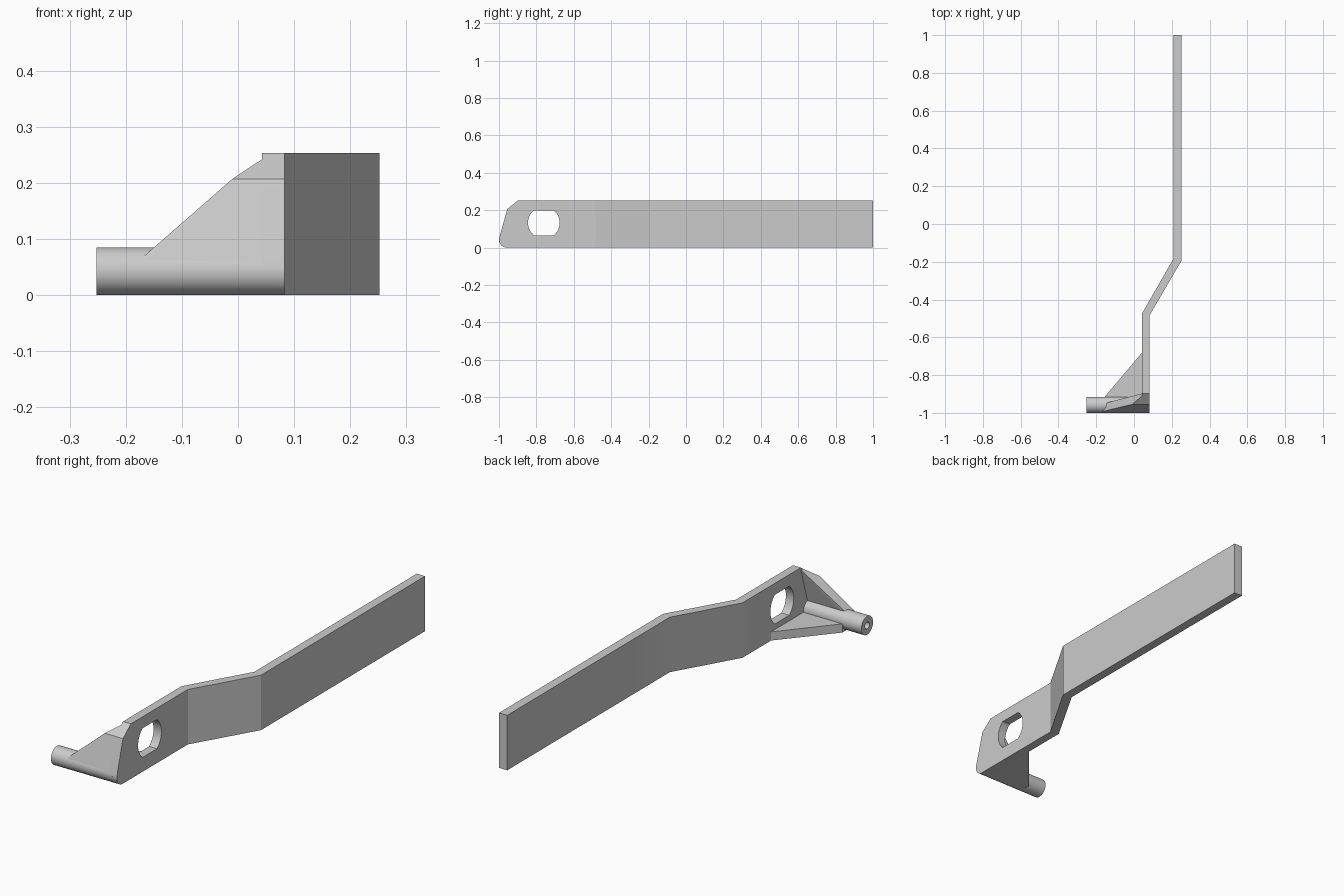
import bpy
import bmesh
from math import pi, sin, cos, asin
from mathutils import Vector

cube = bpy.data.objects.get("Cube")
if cube:
    bpy.data.objects.remove(cube)

grey = bpy.data.materials.new("plain grey")
grey.use_nodes = True
grey.diffuse_color = (0.6, 0.6, 0.6, 1)
grey.node_tree.nodes["Principled BSDF"].inputs["Base Color"].default_value = (0.6, 0.6, 0.6, 1)

HEIGHT = 0.253
R = 0.0425            # rod radius
ROD_Y = -1 + R


def finish(bm, name):
    bmesh.ops.recalc_face_normals(bm, faces=bm.faces[:])
    mesh = bpy.data.meshes.new(name)
    bm.to_mesh(mesh)
    bm.free()
    mesh.materials.append(grey)
    obj = bpy.data.objects.new(name, mesh)
    bpy.context.collection.objects.link(obj)
    return obj


def prism(name, points, offset):
    """Extrude a flat polygon by an offset vector."""
    bm = bmesh.new()
    face = bm.faces.new([bm.verts.new(p) for p in points])
    ext = bmesh.ops.extrude_face_region(bm, geom=[face])["geom"]
    verts = [g for g in ext if isinstance(g, bmesh.types.BMVert)]
    bmesh.ops.translate(bm, vec=Vector(offset), verts=verts)
    return finish(bm, name)


def boolean(obj, cutter, operation):
    mod = obj.modifiers.new("cut", "BOOLEAN")
    mod.object, mod.operation, mod.solver = cutter, operation, "EXACT"
    bpy.ops.object.select_all(action="DESELECT")
    obj.select_set(True)
    bpy.context.view_layer.objects.active = obj
    bpy.ops.object.modifier_apply(modifier=mod.name)
    bpy.data.objects.remove(cutter)


def smooth(obj):
    bpy.ops.object.select_all(action="DESELECT")
    obj.select_set(True)
    bpy.context.view_layer.objects.active = obj
    bpy.ops.object.shade_smooth_by_angle(angle=pi / 6)


# Double-bent strip, extruded upward from its plan outline
plan = [(0.21, 1), (0.21, -0.182), (0.043, -0.472), (0.043, -1),
        (0.083, -1), (0.083, -0.483), (0.252, -0.193), (0.252, 1)]
strip = prism("bent_strip", [(x, y, 0) for x, y in plan], (0, 0, HEIGHT))

# Strip end shape: rounded lower corner, leaning front, chamfered top
side = [(1.1, -0.1), (1.1, 0.4), (-0.72, 0.4), (-0.897, HEIGHT), (-0.955, 0.207)]
for i in range(13):
    a = pi * 0.91 + (pi * 1.5 - pi * 0.91) * i / 12
    side.append((ROD_Y + R * cos(a), R + R * sin(a)))
side.append((ROD_Y, -0.1))
boolean(strip, prism("end_shape", [(-0.5, y, z) for y, z in side], (1, 0, 0)), "INTERSECT")

# Round hole with flat top and bottom
hole_r, flat = 0.085, 0.067
limit = asin(flat / hole_r)
hole = []
for start in (0, pi):
    for i in range(13):
        a = start - limit + 2 * limit * i / 12
        hole.append((-0.3, -0.76 + hole_r * cos(a), 0.133 + hole_r * sin(a)))
boolean(strip, prism("hole_cutter", hole, (1, 0, 0)), "DIFFERENCE")
smooth(strip)

# Rod with a blind bore in its free end, turned around the x axis
bm = bmesh.new()
profile = [(-0.05, 0), (-0.05, 0.016), (-0.252, 0.016), (-0.252, R), (0.06, R), (0.06, 0)]
verts = [bm.verts.new((x, ROD_Y, R + r)) for x, r in profile]
edges = [bm.edges.new(pair) for pair in zip(verts, verts[1:])]
bmesh.ops.spin(bm, geom=verts + edges, cent=(0, ROD_Y, R), axis=(1, 0, 0),
               angle=2 * pi, steps=48)
bmesh.ops.remove_doubles(bm, verts=bm.verts[:], dist=0.0001)
smooth(finish(bm, "rod"))

# Flat triangular gusset under the rod
base = [(0.043, -0.68), (-0.155, -0.915), (-0.155, ROD_Y), (0.043, ROD_Y)]
prism("bottom_gusset", [(x, y, 0) for x, y in base], (0, 0, 0.04))

# Leaning front gusset, cut on a slope down to the rod
corners = [(-0.17, -0.993, 0.067), (-0.01, -0.955, 0.207), (0.043, -0.911, 0.242),
           (-0.14, -0.945, 0.088), (0.043, -0.897, 0.242),
           (0.043, -0.998, 0.055), (0.043, -0.955, 0.207),
           (0.043, ROD_Y, 0.04), (-0.17, ROD_Y, 0.04), (-0.17, -0.997, 0.055)]
bm = bmesh.new()
for c in corners:
    bm.verts.new(c)
bmesh.ops.convex_hull(bm, input=bm.verts[:])
bmesh.ops.dissolve_limit(bm, angle_limit=0.03, verts=bm.verts[:], edges=bm.edges[:])
finish(bm, "front_gusset")
